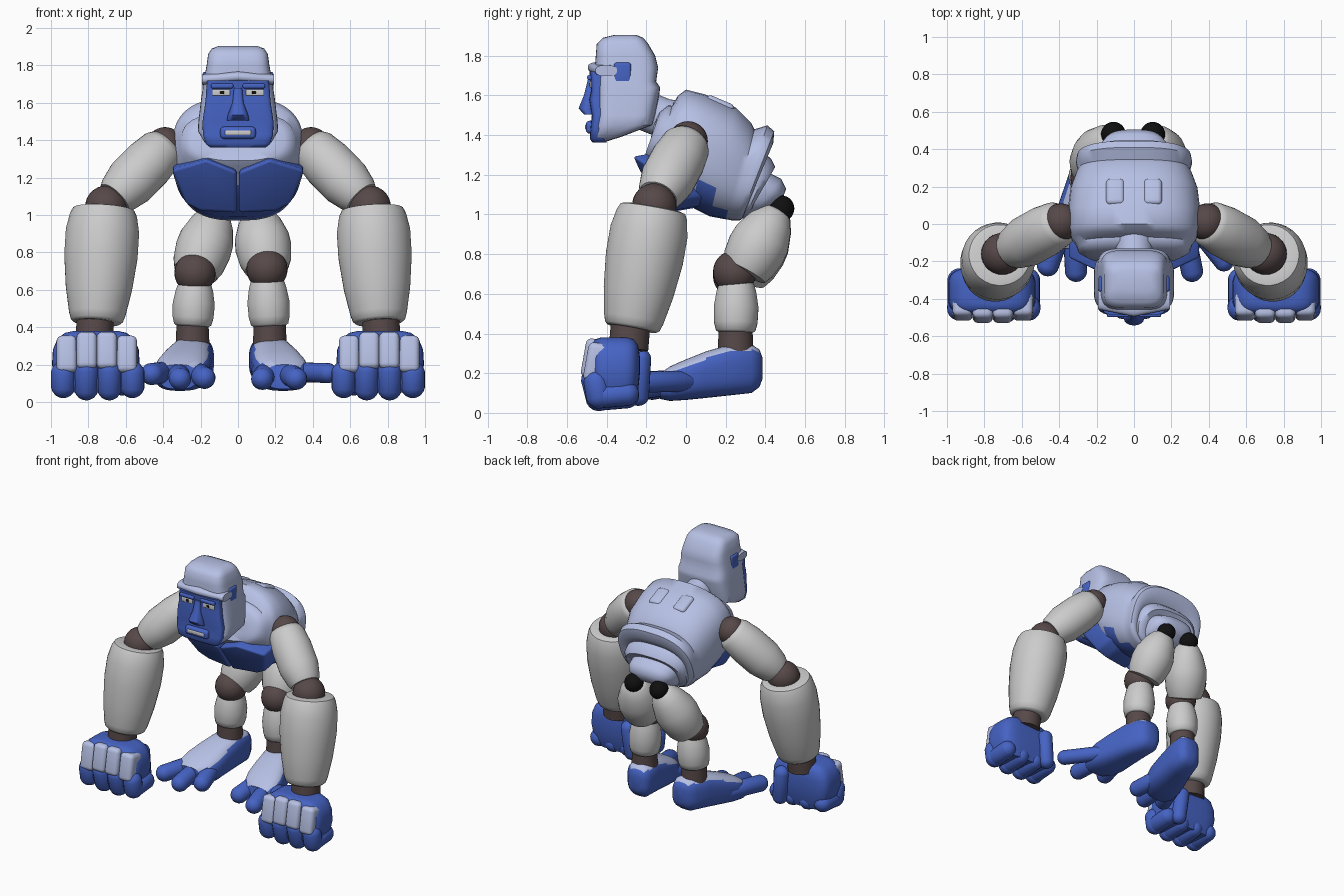
import bpy, bmesh, math
from mathutils import Vector as V, Matrix

if "Cube" in bpy.data.objects:
    bpy.data.objects.remove(bpy.data.objects["Cube"])


def material(name, col):
    m = bpy.data.materials.new(name)
    m.diffuse_color = (*col, 1)
    m.use_nodes = True
    m.node_tree.nodes["Principled BSDF"].inputs["Base Color"].default_value = m.diffuse_color
    return m


LIGHT = material("pale_blue", (.47, .53, .78))
BLUE = material("deep_blue", (.06, .125, .55))
BROWN = material("brown", (.095, .065, .065))
BLACK = material("black", (.005, .005, .005))
GREY = None


def finish(name, bm, mat, mat2=None, pick=None):
    bmesh.ops.recalc_face_normals(bm, faces=bm.faces)
    if pick:
        for f in bm.faces:
            f.material_index = int(pick(f.calc_center_median(), f.normal))
    me = bpy.data.meshes.new(name)
    bm.to_mesh(me)
    bm.free()
    for m in (mat, mat2):
        if m:
            me.materials.append(m)
    ob = bpy.data.objects.new(name, me)
    bpy.context.collection.objects.link(ob)
    return ob


def loft(name, rings, mat, mat2=None, pick=None, seg=40):
    """Skin superellipse rings given as (centre, half-axis u, half-axis v, exponent)."""
    bm = bmesh.new()
    rows = []
    for c, u, v, n in rings:
        row = []
        for i in range(seg):
            a = math.tau * (i + .5) / seg
            p, q = math.cos(a), math.sin(a)
            row.append(bm.verts.new(V(c) + V(u) * math.copysign(abs(p) ** (2 / n), p)
                                    + V(v) * math.copysign(abs(q) ** (2 / n), q)))
        rows.append(row)
    for r, t in zip(rows, rows[1:]):
        for i in range(seg):
            j = (i + 1) % seg
            bm.faces.new((r[i], r[j], t[j], t[i]))
    bm.faces.new(rows[0])
    bm.faces.new(rows[-1])
    return finish(name, bm, mat, mat2, pick)


def limb(name, a, b, profile, mat, seg=32):
    """Turned shape along a-b; profile is (fraction, radius)."""
    a, b = V(a), V(b)
    d = b - a
    u = d.orthogonal().normalized()
    v = d.normalized().cross(u)
    return loft(name, [(a + d * t, u * r, v * r, 2) for t, r in profile], mat, seg=seg)


def capsule(name, a, b, r, mat):
    k = r / (V(b) - V(a)).length
    arc = [math.radians(x) for x in (3, 20, 40, 60, 80)]
    prof = [(-k * math.cos(t), r * math.sin(t)) for t in arc]
    prof += [(1 + k * math.cos(t), r * math.sin(t)) for t in reversed(arc)]
    return limb(name, a, b, prof, mat, 20)


def ball(name, c, r, mat):
    bm = bmesh.new()
    bmesh.ops.create_uvsphere(bm, u_segments=28, v_segments=16, radius=r,
                              matrix=Matrix.Translation(c))
    return finish(name, bm, mat)


def box(name, c, size, mat, bevel=.01, rx=0):
    bm = bmesh.new()
    bmesh.ops.create_cube(bm, size=1, matrix=Matrix.Diagonal((*size, 1)))
    bmesh.ops.bevel(bm, geom=bm.edges[:], offset=bevel, segments=4, profile=.5, affect='EDGES')
    bm.transform(Matrix.Translation(c) @ Matrix.Rotation(math.radians(rx), 4, 'X'))
    return finish(name, bm, mat)


def prism(name, pts, shift, mat, bevel=.02):
    bm = bmesh.new()
    f = bm.faces.new([bm.verts.new(p) for p in pts])
    ext = bmesh.ops.extrude_face_region(bm, geom=[f])
    bmesh.ops.translate(bm, vec=shift, verts=[e for e in ext['geom'] if isinstance(e, bmesh.types.BMVert)])
    bmesh.ops.bevel(bm, geom=bm.edges[:], offset=bevel, segments=3, profile=.5, affect='EDGES')
    return finish(name, bm, mat)


# torso: top (y, z), bottom (y, z), half width
spine = [(-.16, 1.46, -.19, 1.33, .16), (-.13, 1.52, -.21, 1.29, .25), (-.09, 1.55, -.19, 1.26, .3),
         (-.07, 1.55, -.15, 1.22, .31), (-.04, 1.6, -.11, 1.16, .335), (0, 1.63, -.05, 1.1, .35),
         (.1, 1.605, .04, 1.03, .355), (.25, 1.54, .12, .99, .34), (.33, 1.46, .2, .975, .31),
         (.345, 1.43, .23, .97, .30), (.41, 1.45, .25, .97, .31), (.445, 1.42, .27, .97, .305),
         (.44, 1.36, .28, .975, .28), (.395, 1.31, .285, .98, .25), (.43, 1.28, .295, .98, .25),
         (.45, 1.24, .3, .98, .225), (.42, 1.21, .31, .985, .19), (.48, 1.18, .33, .99, .18),
         (.505, 1.13, .35, 1, .16), (.48, 1.06, .39, 1.02, .1)]
loft("torso", [((0, (a + c) / 2, (b + d) / 2), (w, 0, 0), (0, (a - c) / 2, (b - d) / 2), 2.6)
               for a, b, c, d, w in spine], LIGHT, BLUE,
     lambda c, n: n.z < -.35 and -.12 < c.y < .17 and c.z < 1.15)
limb("neck", (0, -.3, 1.56), (0, 0, 1.44), [(0, .1), (.6, .1), (1, .13)], LIGHT)

# chest plates and back vents
outline = [(.006, 1.23), (.17, 1.295), (.355, 1.24), (.28, 1.06), (.2, 1.02), (.006, 1.01)]
for s, side in ((1, "right"), (-1, "left")):
    prism(f"{side}_chest_plate",
          [(s * x, -.255 + (1.25 - z) * .72 + x * x * .5, z) for x, z in outline], (0, .17, .03), BLUE)
    box(f"{side}_back_vent", (s * .1, .17, 1.555), (.1, .15, .05), LIGHT, .024, -23)

# head: z, front y, back y, half width
skull = [(1.365, -.46, -.41, .14), (1.39, -.475, -.33, .18), (1.45, -.465, -.17, .215), (1.5, -.46, -.155, .212),
         (1.6, -.46, -.135, .2), (1.64, -.46, -.13, .195), (1.67, -.46, -.15, .19), (1.74, -.46, -.14, .18),
         (1.8, -.455, -.155, .168), (1.86, -.45, -.19, .16), (1.89, -.42, -.215, .14), (1.905, -.36, -.25, .1)]
mask = [(1.362, -.47, -.4, .15), (1.38, -.485, -.4, .172), (1.43, -.482, -.4, .188), (1.5, -.475, -.4, .19),
        (1.58, -.488, -.4, .178), (1.63, -.478, -.4, .172), (1.67, -.482, -.4, .17), (1.72, -.487, -.4, .165)]
for name, rows, mat in (("helmet", skull, LIGHT), ("face", mask, BLUE)):
    loft(name, [((0, (f + b) / 2, z), (w, 0, 0), (0, (b - f) / 2, 0), 4.5) for z, f, b, w in rows], mat)
loft("brow_band", [((x, -.44 + abs(x) * .2, 1.74 - abs(x) * .08), (0, .055, 0), (0, 0, .028), 2.5)
                   for x in (-.192, -.17, -.1, 0, .1, .17, .192)], LIGHT, seg=20)
loft("nose", [((0, -.475, 1.68), (.022, 0, 0), (0, .02, 0), 2.5),
              ((0, -.485, 1.6), (.03, 0, 0), (0, .03, 0), 2.5),
              ((0, -.5, 1.535), (.055, 0, 0), (0, .042, 0), 2.2),
              ((0, -.49, 1.505), (.06, 0, 0), (0, .025, 0), 2.2)], BLUE, seg=20)
box("lips", (0, -.48, 1.44), (.19, .05, .065), BLUE, .02)
box("teeth", (0, -.494, 1.44), (.14, .03, .026), GREY, .006)
for s, side in ((1, "right"), (-1, "left")):
    box(f"{side}_eye", (s * .09, -.474, 1.655), (.095, .02, .034), GREY, .006)
    box(f"{side}_pupil", (s * .085, -.482, 1.655), (.02, .01, .018), BLACK, .003)
    box(f"{side}_eyebrow", (s * .085, -.48, 1.69), (.12, .036, .026), BLUE, .01)
    box(f"{side}_ear", (s * .177, -.32, 1.71), (.025, .085, .11), BLUE, .012)

# arms
for s, side in ((1, "right"), (-1, "left")):
    def P(x, y, z):
        return (s * x, y, z)
    ball(f"{side}_shoulder_ball", P(.39, .01, 1.37), .1, BROWN)
    limb(f"{side}_upper_arm", P(.38, .015, 1.375), P(.66, -.14, 1.09),
         [(0, .07), (.02, .105), (.1, .124), (.35, .138), (.7, .138), (.93, .115), (1, .1), (1, .06)], GREY)
    ball(f"{side}_elbow_ball", P(.705, -.16, 1.045), .112, BROWN)
    limb(f"{side}_forearm", P(.717, -.165, 1.035), P(.755, -.272, .425),
         [(0, .1), (0, .14), (.01, .165), (.06, .18), (.2, .197), (.42, .197), (.7, .178), (.92, .152),
          (.98, .14), (1, .125), (1, .08)], GREY)
    limb(f"{side}_wrist", P(.76, -.275, .5), P(.77, -.29, .32), [(0, .1), (1, .1)], BROWN)
    loft(f"{side}_palm", [(P(.76, -.36, z), (hx, 0, 0), (0, hy, 0), 4) for z, hx, hy in
                          ((.05, .18, .1), (.1, .215, .118), (.2, .235, .128), (.28, .23, .128),
                           (.34, .205, .12), (.37, .165, .1), (.38, .12, .07))], BLUE)
    for i in range(4):
        x, e = .565 + .123 * i, .012 if i in (0, 3) else 0
        box(f"{side}_knuckle_plate_{i + 1}", P(.755 + (x - .7495) * .87, -.453 + e, .27 - e * 1.6),
            (.109, .13, .2), LIGHT, .03, -10)
        capsule(f"{side}_finger_front_{i + 1}", P(x, -.463 + e, .165 - e), P(x, -.44, .075 + e), .066, BLUE)
        capsule(f"{side}_finger_curl_{i + 1}", P(x, -.44, .073 + e), P(x, -.3, .085 + e), .063, BLUE)
    capsule(f"{side}_thumb", P(.64, -.23, .27), P(.62, -.24, .09), .055, BLUE)

# legs: side sign, hip, knee, ankle, foot heel x, toe tips (outer, middle, inner)
legs = (("right", 1, (.1, .48, 1.03), (.155, .25, .715), (.17, .25, .36), .15,
         ((.48, -.2, .155, .054), (.31, -.25, .125, .06), (.13, -.17, .125, .06))),
        ("left", -1, (-.11, .48, 1.03), (-.23, .25, .695), (-.243, .25, .36), .22,
         ((-.46, -.22, .15, .06), (-.31, -.25, .125, .06), (-.18, -.17, .13, .06))))
for side, s, hip, knee, ankle, heel, toes in legs:
    h, k, a = V(hip), V(knee), V(ankle)
    ball(f"{side}_hip_ball", h, .066, BLACK)
    limb(f"{side}_thigh", h + V((s * .005, -.02, -.01)), k + V((0, .04, -.01)),
         [(0, .06), (.04, .08), (.2, .115), (.45, .146), (.62, .15), (.85, .138), (.98, .118), (1, .08)], GREY)
    ball(f"{side}_knee_ball", k + V((0, -.004, -.005)), .11, BROWN)
    limb(f"{side}_shin", k + V((0, .005, -.05)), a + V((0, 0, .045)),
         [(0, .06), (.02, .085), (.2, .1), (.5, .113), (.8, .11), (.96, .1), (1, .085), (1, .06)], GREY)
    limb(f"{side}_ankle", a + V((0, 0, .07)), a + V((0, 0, -.07)), [(0, .085), (1, .092)], BROWN)

    def cx(y):
        return s * (heel + (.37 - y) * .2)
    loft(f"{side}_foot", [((cx(y), y, (lo + hi) / 2), (w, 0, 0), (0, 0, (hi - lo) / 2), 2.8) for y, w, lo, hi in
                          ((.385, .04, .17, .28), (.37, .075, .13, .32), (.33, .1, .1, .345), (.22, .115, .088, .345),
                           (.1, .132, .075, .31), (0, .145, .065, .27), (-.08, .135, .06, .235),
                           (-.13, .1, .07, .2))], BLUE, LIGHT,
         lambda c, n: n.z > .6 and c.z > .17)
    for i, (x, y, z, r) in enumerate(toes):
        root = (cx(0) + s * (.08, .03, -.07)[i], .02, .16)
        capsule(f"{side}_toe_{i + 1}", root, (x, y, z), r, BLUE)

# smooth shading
for ob in bpy.data.objects:
    ob.select_set(True)
    bpy.context.view_layer.objects.active = ob
bpy.ops.object.shade_smooth_by_angle(angle=math.radians(50))
